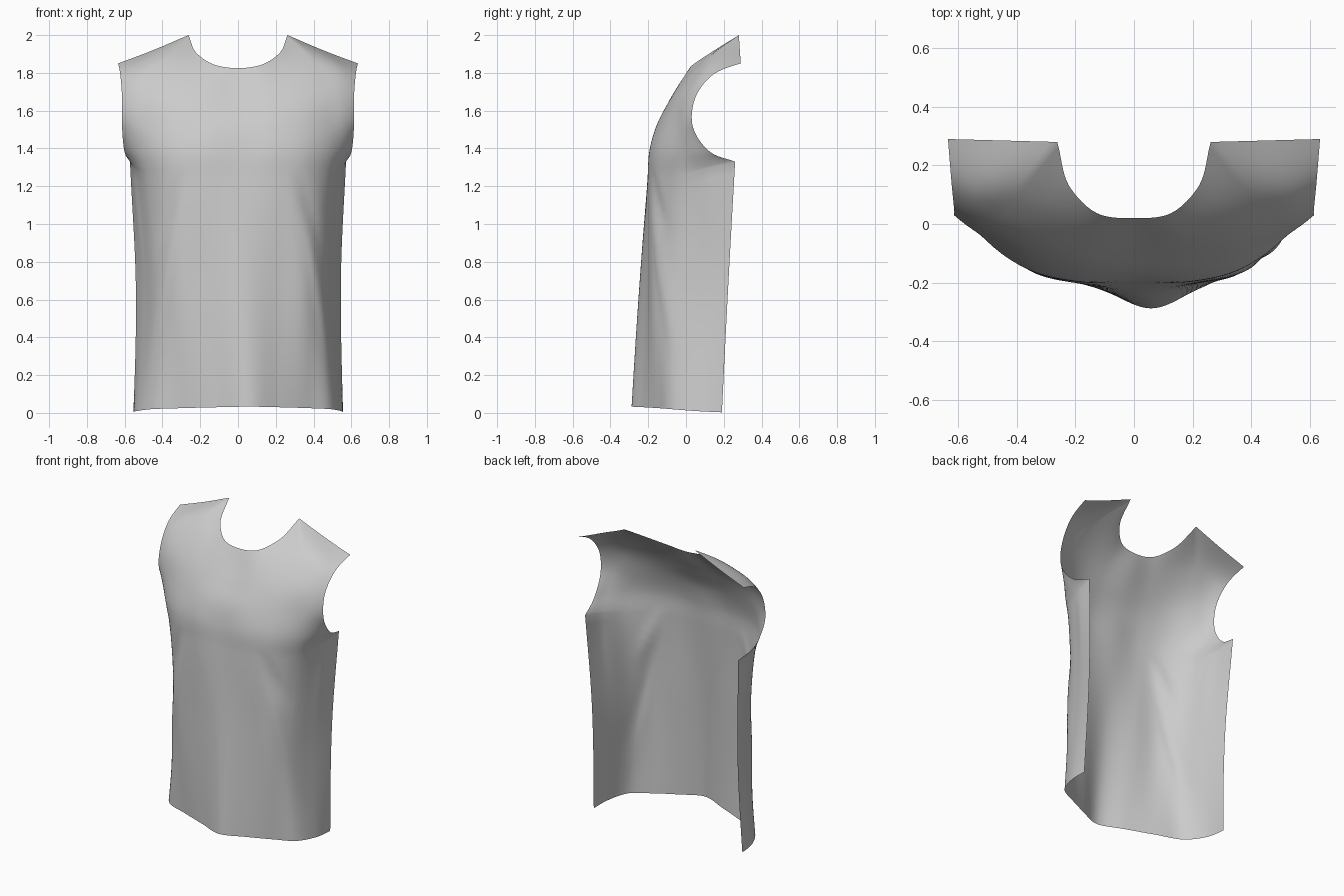
import bpy
import math

if "Cube" in bpy.data.objects:
    bpy.data.objects.remove(bpy.data.objects["Cube"])

# Right half of the garment panel, hem to neckline; each row runs centre -> side edge
ROWS = [
    [(0, -.288, .033), (.16, -.225, .03), (.34, -.145, .025), (.47, -.08, .02), (.54, .05, .01), (.555, .19, .003)],
    [(0, -.245, .70), (.20, -.205, .70), (.35, -.165, .70), (.43, -.09, .70), (.50, .07, .70), (.543, .225, .70)],
    [(0, -.202, 1.24), (.20, -.198, 1.24), (.35, -.16, 1.24), (.475, -.06, 1.25), (.545, .09, 1.29), (.572, .26, 1.33)],
    [(0, -.188, 1.39), (.20, -.19, 1.39), (.37, -.148, 1.39), (.50, -.06, 1.39), (.57, .035, 1.385), (.60, .13, 1.38)],
    [(0, -.155, 1.52), (.20, -.152, 1.52), (.37, -.115, 1.52), (.50, -.05, 1.52), (.57, -.005, 1.52), (.614, .035, 1.52)],
    [(0, -.09, 1.64), (.18, -.09, 1.65), (.35, -.06, 1.67), (.48, -.015, 1.68), (.56, .02, 1.68), (.614, .05, 1.67)],
    [(0, -.035, 1.73), (.15, -.03, 1.75), (.28, .03, 1.81), (.42, .08, 1.835), (.54, .10, 1.81), (.622, .13, 1.78)],
    [(0, .02, 1.825), (.115, .032, 1.84), (.215, .12, 1.90), (.262, .28, 2.0), (.45, .285, 1.92), (.635, .29, 1.85)],
]
STEPS = 10


def smooth_line(points, steps, corners={}):
    """Chord-length cubic through the points; corners maps index -> sharpness 0..1."""
    n = len(points)
    h = [math.dist(a, b) for a, b in zip(points, points[1:])]
    channels = []
    for k in range(3):
        p = [q[k] for q in points]
        d = [(p[i + 1] - p[i]) / h[i] for i in range(n - 1)]
        into, away = [d[0]], [d[0]]
        for i in range(1, n - 1):
            m = (d[i-1] * h[i] + d[i] * h[i-1]) / (h[i-1] + h[i])
            w = corners.get(i, 0)
            into.append(m + (d[i-1] - m) * w)
            away.append(m + (d[i] - m) * w)
        into.append(1.5 * d[-1] - .5 * away[-1])
        away[0] = 1.5 * d[0] - .5 * into[1]
        out = []
        for i in range(n - 1):
            for s in range(steps):
                t = s / steps
                out.append((2*t**3 - 3*t**2 + 1) * p[i] + (t**3 - 2*t**2 + t) * away[i] * h[i]
                           + (3*t**2 - 2*t**3) * p[i + 1] + (t**3 - t**2) * into[i + 1] * h[i])
        channels.append(out + [p[-1]])
    return list(zip(*channels))


# Drag folds in the front plane: start (x, z), end (x, z), width, depth
FOLDS = [
    ((.29, 1.32), (.46, .85), .035, .016),
    ((.34, 1.15), (.52, .15), .03, -.016),
    ((-.29, 1.32), (-.44, .85), .035, .016),
    ((-.32, 1.10), (-.52, .10), .03, -.016),
]


def drape(p):
    x, y, z = p
    # the lower bulge leans slightly to one side
    x += .06 * max(0, 1 - z / 1.3) * max(0, 1 - (x / .56) ** 2)
    for (ax, az), (bx, bz), width, depth in FOLDS:
        dx, dz = bx - ax, bz - az
        length2 = dx * dx + dz * dz
        t = ((x - ax) * dx + (z - az) * dz) / length2
        if 0 < t < 1:
            off = ((x - ax) * dz - (z - az) * dx) / math.sqrt(length2)
            y += depth * math.sin(math.pi * t) ** 2 * math.exp(-(off / width) ** 2)
    return x, y, z


# Mirror each row, then interpolate across and upward
# (sharp corners: neck points on the top row, underarm fading in from the side edges)
across = [smooth_line([(-x, y, z) for x, y, z in r[:0:-1]] + r, STEPS,
                      {2: 1, 8: 1} if r is ROWS[-1] else {}) for r in ROWS]
last = len(across[0]) - 1
columns = []
for i, c in enumerate(zip(*across)):
    sharp = max(0, 1 - min(i, last - i) / (2 * STEPS))
    columns.append(smooth_line(c, STEPS, {2: min(1, 1.6 * sharp)}))
verts = [drape(p) for c in columns for p in c]
h = len(columns[0])
faces = [(i * h + j, (i + 1) * h + j, (i + 1) * h + j + 1, i * h + j + 1)
         for i in range(last) for j in range(h - 1)]

# Sleeveless shirt front: a single open cloth sheet
mesh = bpy.data.meshes.new("shirt_front")
mesh.from_pydata(verts, [], faces)
mesh.shade_smooth()
shirt = bpy.data.objects.new("shirt_front", mesh)
bpy.context.collection.objects.link(shirt)
